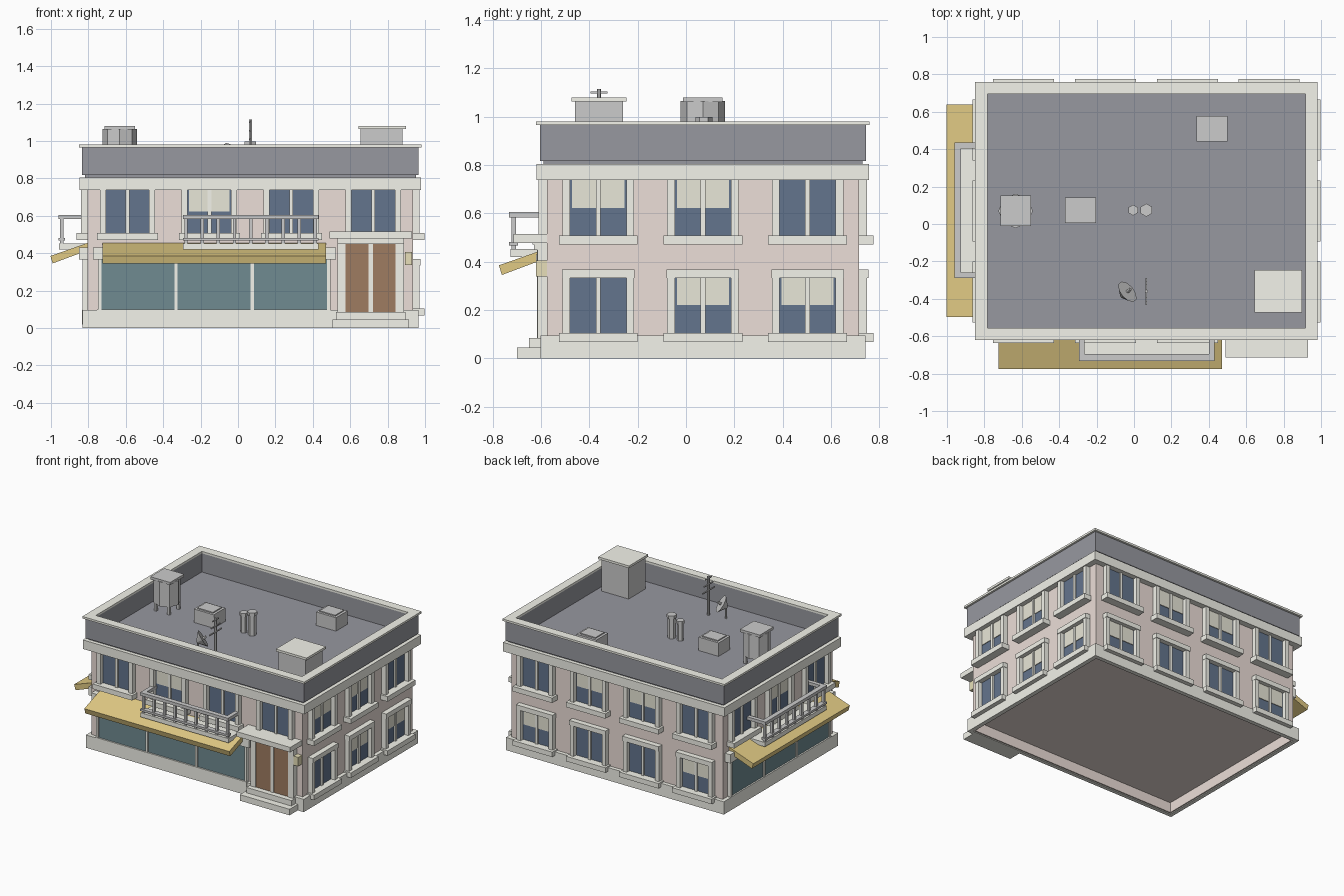
import bpy, bmesh, math
from mathutils import Matrix, Vector

if "Cube" in bpy.data.objects:
    bpy.data.objects.remove(bpy.data.objects["Cube"])

CX, CY, HX, HY = 0.066, 0.07, 0.87, 0.645      # wall centre and half sizes
DECK = 0.825


def mat(name, r, g, b):
    m = bpy.data.materials.new(name)
    m.diffuse_color = (r, g, b, 1)
    m.use_nodes = True
    m.node_tree.nodes["Principled BSDF"].inputs["Base Color"].default_value = m.diffuse_color
    return m


WALL = mat("wall", .84, .735, .687)
TRIM = mat("trim", .90, .90, .83)
ROOF = mat("roof", .31, .315, .35)
GLASS = mat("glass", .127, .178, .27)
SHOP = mat("shop_glass", .16, .257, .285)
BLIND = mat("blind", .815, .80, .69)
YELLOW = mat("awning", .75, .59, .23)
LIGHT = mat("lamp", .80, .74, .48)
WOOD = mat("wood", .347, .20, .12)
METAL = None                                    # plain grey

parts = {}


def part(name, m=None):
    if name not in parts:
        parts[name] = (bmesh.new(), m)
    return parts[name][0]


# axis-aligned box added to a named part
def box(name, x0, x1, y0, y1, z0, z1, m=None):
    M = Matrix.Translation(((x0 + x1) / 2, (y0 + y1) / 2, (z0 + z1) / 2))
    S = Matrix.Diagonal((abs(x1 - x0), abs(y1 - y0), abs(z1 - z0), 1))
    bmesh.ops.create_cube(part(name, m), size=1, matrix=M @ S)


# prism or cone standing between two points
def rod(name, a, b, r1, r2=None, n=6, m=None):
    a, b = Vector(a), Vector(b)
    d = b - a
    M = Matrix.Translation((a + b) / 2) @ d.to_track_quat('Z', 'Y').to_matrix().to_4x4()
    bmesh.ops.create_cone(part(name, m), cap_ends=True, segments=n, radius1=r1,
                          radius2=r1 if r2 is None else r2, depth=d.length, matrix=M)


# slab centred on the building, grown e beyond the walls
def slab(name, e, z0, z1, m):
    box(name, CX - HX - e, CX + HX + e, CY - HY - e, CY + HY + e, z0, z1, m)


# hollow rectangular band, outer growth e, inner growth i
def ring(name, e, i, z0, z1, m):
    for s in (-1, 1):
        box(name, CX + s * (HX + i), CX + s * (HX + e), CY - HY - e, CY + HY + e, z0, z1, m)
        box(name, CX - HX - i, CX + HX + i, CY + s * (HY + i), CY + s * (HY + e), z0, z1, m)


# box against a wall: u along the wall, d outward
def wbox(side, name, u0, u1, d0, d1, z0, z1, m):
    name = side + "_" + name
    if side in ("front", "back"):
        s = -1 if side == "front" else 1
        box(name, u0, u1, CY + s * (HY + d0), CY + s * (HY + d1), z0, z1, m)
    else:
        s = -1 if side == "left" else 1
        box(name, CX + s * (HX + d0), CX + s * (HX + d1), u0, u1, z0, z1, m)


def window(side, u, z, header, blind):
    wbox(side, "window_glass", u - .118, u + .118, -.01, .004, z, z + .23, GLASS)
    if blind:
        wbox(side, "window_blinds", u - .108, u + .108, 0, .009, z + .115, z + .23, BLIND)
    wbox(side, "window_mullions", u - .01, u + .01, 0, .016, z, z + .23, TRIM)
    for s in (-1, 1):
        wbox(side, "window_jambs", u + s * .116, u + s * .148, -.01, .035, z, z + .23, TRIM)
    wbox(side, "window_sills", u - .163, u + .163, -.01, .06, z - .037, z, TRIM)
    if header:
        wbox(side, "window_headers", u - .15, u + .15, -.01, .04, z + .228, z + .263, TRIM)


def shopfront(side, u0, u1):
    wbox(side, "shop_bulkhead", u0 - .015, u1 + .01, 0, .031, .02, .1, TRIM)
    wbox(side, "shop_glass", u0, u1, 0, .02, .098, .40, SHOP)
    for k in range(4):
        u = u0 + (u1 - u0) * k / 3
        wbox(side, "shop_mullions", u - .009, u + .009, 0, .028, .098, .40, TRIM)
    wbox(side, "shop_fascia", u0 - .035, u1 + .04, 0, .045, .365, .43, TRIM)


# sloping slab extruded from a profile across the wall
def awning(side, u0, u1):
    prof = [(.0, .455), (.199, .385), (.187, .345), (.0, .415)]
    bm = part(side + "_awning", YELLOW)

    def pt(u, d, z):
        return (u, CY - HY - d, z) if side == "front" else (CX - HX - d, u, z)
    a, b = ([bm.verts.new(pt(u, d, z)) for d, z in prof] for u in (u0, u1))
    bm.faces.new(a)
    bm.faces.new(b[::-1])
    for i in range(4):
        bm.faces.new((a[i - 1], a[i], b[i], b[i - 1]))


def balcony(side, c):
    w, D = .362, .157
    wbox(side, "balcony_slab", c - w, c + w, 0, D - .005, .42, .452, TRIM)
    for z0, z1 in ((.467, .482), (.582, .605)):
        wbox(side, "balcony_rail", c - w, c + w, D - .036, D, z0, z1, METAL)
    for s in (-1, 1):
        wbox(side, "balcony_rail", c + s * (w - .03), c + s * w, 0, D - .036, .582, .605, METAL)
    for k in range(9):
        u = c + (k - 4) * .0865
        wbox(side, "balcony_balusters", u - .009, u + .009, D - .028, D - .01, .45, .59, METAL)


# main shell, open base, cornice and parapet
slab("walls", 0, .08, .81, WALL)
ring("wall_footing", 0, -.01, .005, .085, WALL)
ring("plinth", .028, 0, 0, .095, TRIM)
slab("cornice", .043, .738, .805, TRIM)
slab("roof_deck", .015, .80, DECK, ROOF)
ring("parapet", .03, -.018, .817, .968, ROOF)
ring("parapet_cap", .045, -.02, .965, .98, TRIM)

# windows
cols = [CX + (k - 1.5) * .438 for k in range(4)]
rows = [CY + (k - 1) * .433 for k in range(3)]
for k, u in enumerate(cols):
    window("front", u, .508, False, k == 1)
    window("back", u, .508, False, k in (1, 2))
    window("back", u, .105, True, k in (0, 3))
for k, u in enumerate(rows):
    window("right", u, .508, False, k < 2)
    window("right", u, .105, True, k > 0)
    window("left", u, .508, False, k == 1)

# shopfronts, awnings and balconies
shopfront("front", -.74, .485)
shopfront("left", -.51, .65)
awning("front", -.725, .47)
awning("left", -.497, .64)
balcony("front", .068)
balcony("left", .073)

# entrance with double door, steps, canopy and wall lamp
wbox("front", "door", .573, .845, 0, .035, .085, .45, WOOD)
wbox("front", "door_centre_strip", .698, .722, 0, .041, .085, .45, TRIM)
for u0, u1 in ((.533, .575), (.843, .887)):
    wbox("front", "door_jambs", u0, u1, 0, .04, .085, .475, TRIM)
wbox("front", "door_head", .533, .887, 0, .055, .448, .48, TRIM)
wbox("front", "door_canopy", .488, .93, 0, .138, .478, .515, TRIM)
wbox("front", "door_steps", .505, .915, 0, .125, 0, .045, TRIM)
wbox("front", "door_steps", .525, .895, 0, .075, .045, .085, TRIM)
wbox("front", "wall_lamp", .892, .93, 0, .045, .338, .405, LIGHT)

# roof access box
box("roof_hut", .655, .88, -.46, -.26, DECK, 1.066, METAL)
box("roof_hut_cap", .643, .897, -.473, -.247, 1.063, 1.08, TRIM)

# water tank on legs
tx, ty = -.633, .07
rod("tank_body", (tx, ty, .885), (tx, ty, 1.065), .092, n=8)
box("tank_cap", tx - .082, tx + .082, ty - .082, ty + .082, 1.06, 1.08)
for sx in (-1, 1):
    for sy in (-1, 1):
        x, y = tx + sx * .055, ty + sy * .055
        box("tank_legs", x - .01, x + .01, y - .01, y + .01, DECK, .89)

# roof cooling units
for x, y in ((-.286, .074), (.417, .509)):
    box("cooling_units", x - .082, x + .082, y - .068, y + .068, DECK, .925)
    box("cooling_unit_lids", x - .064, x + .064, y - .052, y + .052, .92, .933)

# vent pipes
for x, r, h in ((-.005, .029, .955), (.066, .035, .98)):
    rod("vent_pipes", (x, .074, DECK), (x, .074, h), r * .8)
    rod("vent_caps", (x, .074, h - .005), (x, .074, h + .018), r)

# mast antenna
rod("antenna_mast", (.066, -.36, DECK), (.066, -.36, 1.115), .009)
for z, w in ((1.10, .036), (1.055, .055), (1.01, .072)):
    box("antenna_bars", .062, .070, -.36 - w, -.36 + w, z - .004, z + .004)

# satellite dish
axis = Vector((.6, .5, .5)).normalized()
rim = Vector((-.035, -.362, .935))
rod("dish_bowl", rim - axis * .05, rim, .008, .065, 10)
rod("dish_feed", rim, rim + axis * .025, .01)
rod("dish_stand", (-.06, -.385, DECK), (-.06, -.385, .91), .008)

for name, (bm, m) in parts.items():
    bmesh.ops.recalc_face_normals(bm, faces=bm.faces)
    me = bpy.data.meshes.new(name)
    bm.to_mesh(me)
    bm.free()
    if m:
        me.materials.append(m)
    bpy.context.collection.objects.link(bpy.data.objects.new(name, me))
